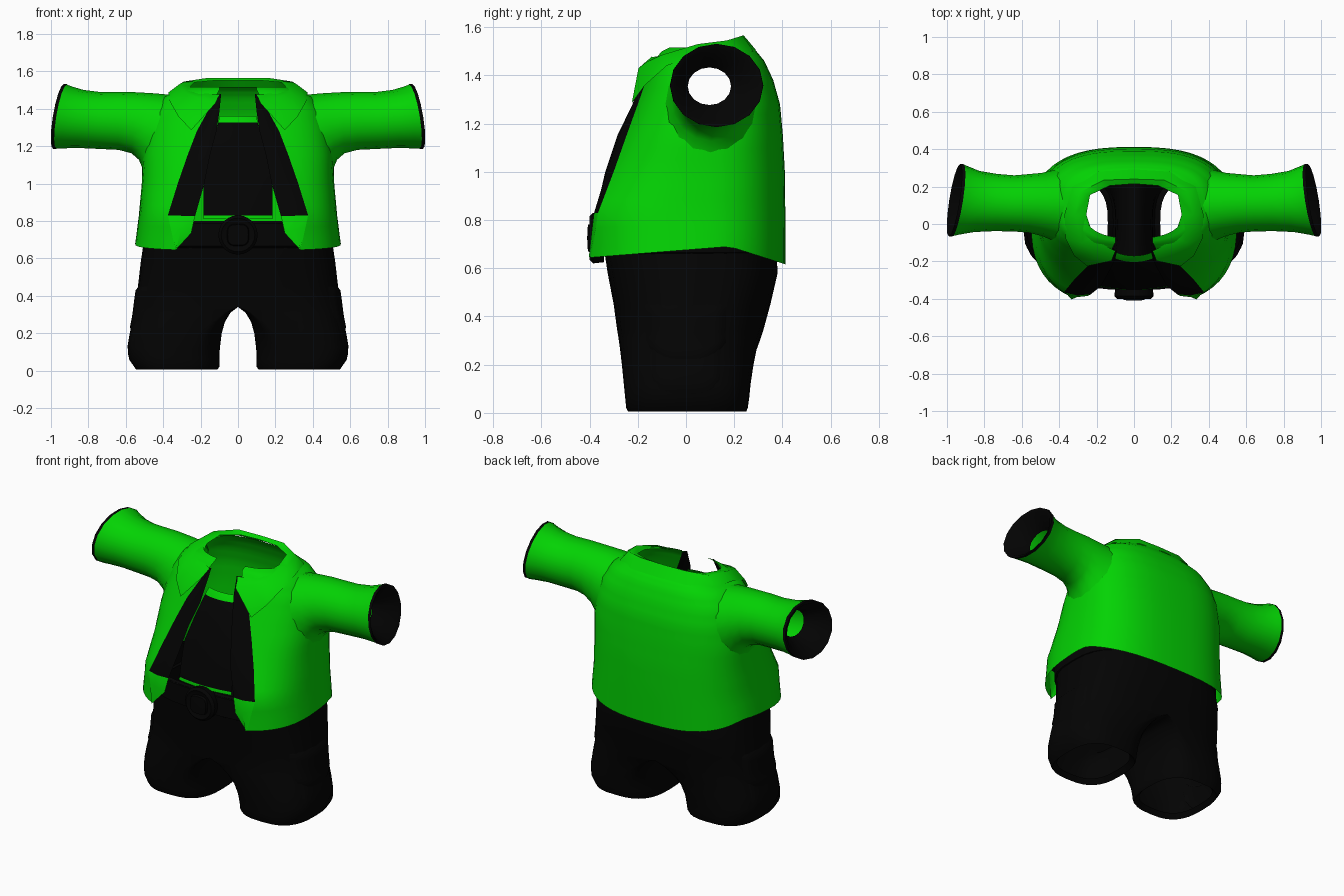
import bpy, bmesh, math

if "Cube" in bpy.data.objects:
    bpy.data.objects.remove(bpy.data.objects["Cube"])


def material(name, rgb):
    m = bpy.data.materials.new(name)
    m.diffuse_color = (*rgb, 1)
    m.use_nodes = True
    m.node_tree.nodes["Principled BSDF"].inputs["Base Color"].default_value = m.diffuse_color
    return m


GREEN = material("bright_green", (0.001, 0.65, 0.001))
BLACK = material("soft_black", (0.001, 0.001, 0.001))


def loft(name, rows, mats, closed=False, rule=None, drop=None, mirror=True, angle=50):
    """Skin a list of point rows; rule picks a material, drop removes faces."""
    bm = bmesh.new()
    vs = [[bm.verts.new(p) for p in row] for row in rows]
    n = len(rows[0])
    for a, b in zip(vs, vs[1:]):
        for i in range(n if closed else n - 1):
            j = (i + 1) % n
            f = bm.faces.new((a[i], a[j], b[j], b[i]))
            if rule:
                f.material_index = rule(f.calc_center_median())
    if drop:
        gone = [f for f in bm.faces if drop(f)]
        bmesh.ops.delete(bm, geom=gone, context='FACES')
    bmesh.ops.remove_doubles(bm, verts=bm.verts[:], dist=0.0005)
    bmesh.ops.recalc_face_normals(bm, faces=bm.faces[:])
    me = bpy.data.meshes.new(name)
    bm.to_mesh(me)
    bm.free()
    for m in mats:
        me.materials.append(m)
    ob = bpy.data.objects.new(name, me)
    bpy.context.collection.objects.link(ob)
    bpy.ops.object.select_all(action='DESELECT')
    ob.select_set(True)
    bpy.context.view_layer.objects.active = ob
    bpy.ops.object.shade_smooth_by_angle(angle=math.radians(angle))
    if mirror:
        mod = ob.modifiers.new("mirror", 'MIRROR')
        mod.use_clip = True
    return ob


def power(v, p):
    return math.copysign(abs(v) ** p, v)


def mix(a, b, s):
    return tuple(u + (v - u) * s for u, v in zip(a, b))


def at_height(rows, z):
    for a, b in zip(rows, rows[1:]):
        if a[0] <= z <= b[0]:
            return mix(a, b, (z - a[0]) / (b[0] - a[0]))
    return rows[-1]


# Jacket body: z, half width, back y, front edge y, half width of the front opening
P = 0.75
key = [(.65, .55, .412, -.39, .335), (.83, .53, .412, -.365, .375),
       (1.0, .515, .41, -.30, .322), (1.15, .51, .402, -.247, .27),
       (1.28, .49, .39, -.20, .22), (1.38, .46, .362, -.165, .165),
       (1.46, .40, .325, -.135, .12), (1.50, .32, .292, -.10, .10),
       (1.515, .27, .26, -.07, .10)]
body = [mix(a, b, s / 3) for a, b in zip(key, key[1:]) for s in range(3)] + [key[-1]]


def hem(y):
    return .645 + .045 * (y + .39) / .57 if y < .18 else .69 - .07 * (y - .18) / .22


def body_row(z, a, yb, yf, xo, n=22):
    end = math.pi - math.asin((xo / a) ** (1 / P))
    mid, reach = (yb + yf) / 2, (yb - yf) / 2
    row = []
    for i in range(n + 1):
        t = end * i / n
        c = power(math.cos(t), P)
        y = mid + reach * (c if c > 0 else c / abs(math.cos(end)) ** P)
        low = max(0, (.83 - z) / .18)
        row.append((a * math.sin(t) ** P, y, z + low * (hem(y) - .65)))
    return row


def armhole(f):
    c = f.calc_center_median()
    return c.x > .3 and ((c.y - .1) / .13) ** 2 + ((c.z - 1.33) / .12) ** 2 < 1


jacket_rows = [body_row(*r) for r in body]
loft("jacket_body", jacket_rows, [GREEN], drop=armhole)


# Sleeves: x, y, z, radius y, radius z, lean by height, lean by depth
def ring(x, y, z, ry, rz, lean_z=0, lean_y=0, n=16):
    return [(x - lean_z * math.sin(t) - lean_y * math.cos(t),
             y + ry * math.cos(t), z + rz * math.sin(t))
            for t in (2 * math.pi * i / n for i in range(n))]


def on_body(p):
    _, a, yb, yf, _ = at_height(key, p[2])
    c = min(1, abs(2 * p[1] - yb - yf) / (yb - yf))
    return (a * (1 - c ** (2 / P)) ** (P / 2) - .004, p[1], p[2])


# The first ring lies on the body so the shoulder flows into the sleeve
shoulder = [on_body(p) for p in ring(0, .10, 1.275, .19, .20)]
loft("sleeve", [shoulder] + [ring(*r) for r in [
    (.495, .105, 1.305, .168, .178, .035), (.56, .11, 1.325, .157, .163, .01),
    (.64, .11, 1.335, .15, .155),
    (.74, .115, 1.337, .153, .152, .005, .005), (.84, .12, 1.345, .163, .155, .015, .015),
    (.91, .125, 1.353, .182, .165, .024, .026), (.945, .127, 1.358, .193, .172, .028, .03)]],
    [GREEN], closed=True, angle=70)

# Cuff: dark rim and funnel-shaped lining with a hole to the arm
loft("sleeve_cuff", [ring(*r) for r in [
    (.942, .127, 1.358, .194, .173, .028, .03), (.96, .127, 1.358, .193, .173, .028, .03),
    (.95, .125, 1.357, .172, .152, .025, .025), (.83, .097, 1.355, .09, .078, .01, .01)]],
    [BLACK], closed=True, angle=40)

# Folded collar: top edge, fold and lower edge, from centre back to front tip
loft("collar", [
    [(0, .215, 1.55), (.13, .205, 1.55), (.235, .155, 1.54), (.255, .05, 1.52),
     (.215, -.07, 1.49), (.155, -.115, 1.48), (.10, -.145, 1.475)],
    [(0, .24, 1.565), (.16, .235, 1.565), (.29, .17, 1.545), (.315, .05, 1.53),
     (.28, -.10, 1.485), (.205, -.165, 1.455), (.12, -.197, 1.43)],
    [(0, .292, 1.503), (.19, .28, 1.50), (.33, .20, 1.49), (.372, .05, 1.487),
     (.365, -.08, 1.44), (.32, -.17, 1.36), (.25, -.225, 1.285)]], [GREEN], angle=60)

# Lapels: dark facing along the opening, green below
inner = [(.33, -.392, .648), (.25, -.385, .735), (.23, -.375, .825), (.18, -.335, 1.0),
         (.15, -.285, 1.15), (.115, -.22, 1.28), (.10, -.185, 1.38), (.09, -.14, 1.48)]
outer_z = [.65, .74, .83, 1.0, 1.15, 1.28, 1.38, 1.48]
edge = [r[-1] for r in jacket_rows]
outer = [min(edge, key=lambda p: abs(p[2] - z)) for z in outer_z]
loft("lapel", [[i, ((i[0] + o[0]) / 2, (i[1] + o[1]) / 2 - .012, (i[2] + o[2]) / 2), o]
               for i, o in zip(inner, outer)],
     [BLACK, GREEN], rule=lambda c: int(c.z < .825), angle=60)

# Shirt front with a green hem strip and a scooped green neckband
shirt = [(.81, .185, -.352), (.83, .185, -.35), (.95, .185, -.325), (1.05, .18, -.305),
         (1.2, .14, -.255), (1.325, .105, -.203), (1.36, .10, -.17)]
loft("shirt_front", [[(w * i / 4, y + .02 * (i / 4) ** 2, z) for i in range(5)]
                     for z, w, y in shirt],
     [BLACK, GREEN], rule=lambda c: int(c.z < .83 or c.z > 1.325))

# Trousers: z, inner x, middle x, outer x, front y, back y
Q = 0.72
legs = [(.035, .14, .33, .52, -.215, .225), (.005, .11, .33, .545, -.24, .25),
        (.02, .10, .33, .555, -.248, .256), (.06, .10, .32, .583, -.252, .262),
        (.12, .097, .29, .588, -.258, .268), (.20, .087, .22, .575, -.266, .28),
        (.26, .07, .14, .562, -.273, .292), (.31, .04, .07, .553, -.28, .31),
        (.34, 0, 0, .55, -.285, .32), (.45, 0, 0, .535, -.30, .35),
        (.58, 0, 0, .52, -.325, .38), (.68, 0, 0, .505, -.34, .375),
        (.79, 0, 0, .49, -.35, .36)]


def leg_ring(z, xi, xm, xo, yf, yb, n=16):
    row = []
    for i in range(2 * n):
        t = math.pi * i / n
        s = power(math.sin(t), Q)
        x = xm + s * ((xo - xm) if s > 0 else (xm - xi))
        row.append((max(x, 0), (yb + yf) / 2 - (yb - yf) / 2 * power(math.cos(t), Q), z))
    return row


loft("trouser_leg", [leg_ring(*r) for r in legs], [BLACK], closed=True,
     drop=lambda f: all(v.co.x < .001 for v in f.verts))


# Side pockets: raised patch with a rounded flap over it
def leg_side(y, z):
    _, _, xm, xo, yf, yb = at_height(legs[1:], z)
    c = min(1, abs(2 * y - yb - yf) / (yb - yf))
    return xm + (xo - xm) * (1 - c ** (2 / Q)) ** (Q / 2)


def patch(name, half, top, bottom, lift):
    rows = []
    for k in range(9):
        row = []
        for i in range(13):
            u = -1 + i / 6
            lo = bottom + .1 * abs(u) ** 3
            z = top + (lo - top) * k / 8
            border = k in (0, 8) or i in (0, 12)
            row.append((leg_side(half * u, z) + (-.01 if border else lift), half * u, z))
        rows.append(row)
    loft(name, rows, [BLACK])


patch("pocket", .16, .42, .04, .004)
patch("pocket_flap", .18, .46, .20, .01)


# Belt: band around the waist
def belt_row(z, grow):
    return [(max(0, (.505 + grow) * math.sin(t) ** Q),
             .012 - (.357 + grow) * power(math.cos(t), Q), z)
            for t in (math.pi * i / 20 for i in range(21))]


loft("belt", [belt_row(.655, -.01), belt_row(.665, .008), belt_row(.785, .008),
              belt_row(.80, -.01)], [BLACK])


# Round buckle with a raised square centre
def disc(y, r, p=1.0, n=24):
    return [(r * power(math.cos(t), p), y, .725 + r * power(math.sin(t), p))
            for t in (2 * math.pi * i / n for i in range(n))]


loft("buckle", [disc(-.34, .10), disc(-.385, .105), disc(-.40, .09), disc(-.393, .075),
                disc(-.393, .001)], [BLACK], closed=True, mirror=False, angle=30)
loft("buckle_centre", [disc(-.39, .06, .6), disc(-.407, .055, .6), disc(-.41, .001)],
     [BLACK], closed=True, mirror=False, angle=30)
